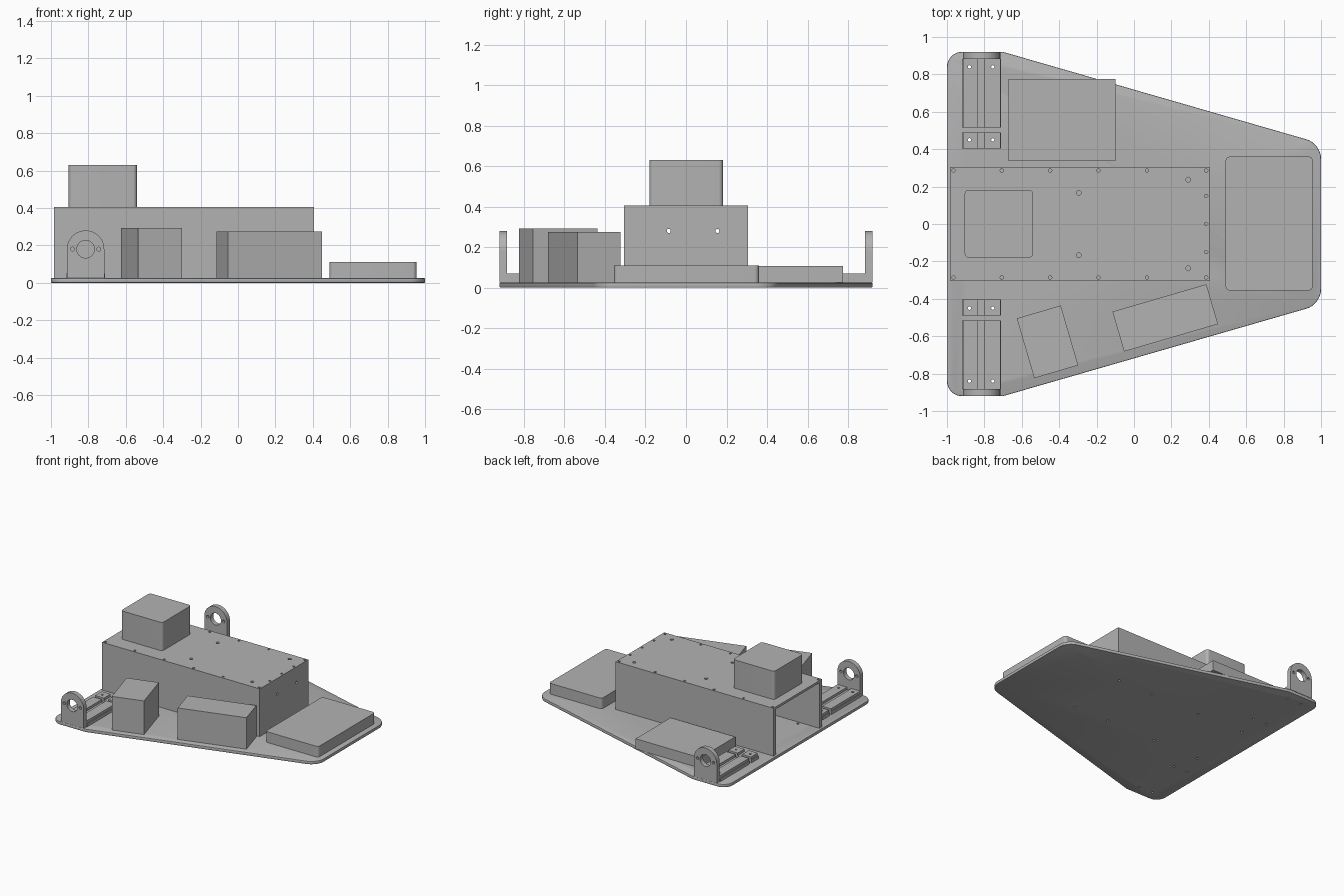
import bpy, bmesh, math
from mathutils import Matrix, Vector

cube = bpy.data.objects.get("Cube")
if cube:
    bpy.data.objects.remove(cube, do_unlink=True)

grey = bpy.data.materials.new("plain grey")
grey.use_nodes = True
COLOUR = (0.45, 0.45, 0.45, 1)
grey.diffuse_color = COLOUR
grey.node_tree.nodes["Principled BSDF"].inputs["Base Color"].default_value = COLOUR


def make(name, bm):
    bmesh.ops.recalc_face_normals(bm, faces=bm.faces)
    mesh = bpy.data.meshes.new(name)
    bm.to_mesh(mesh)
    bm.free()
    mesh.materials.append(grey)
    ob = bpy.data.objects.new(name, mesh)
    bpy.context.collection.objects.link(ob)
    return ob


def prism(name, outline, z0, z1, radius=0, rounded=None, chamfer=0):
    """Extrude an outline upward, rounding the chosen upright edges."""
    bm = bmesh.new()
    face = bm.faces.new([bm.verts.new((x, y, z0)) for x, y in outline])
    grown = bmesh.ops.extrude_face_region(bm, geom=[face])["geom"]
    for v in grown:
        if isinstance(v, bmesh.types.BMVert):
            v.co.z = z1
    if radius:
        edges = [e for e in bm.edges
                 if abs(e.verts[0].co.z - e.verts[1].co.z) > 1e-5
                 and (rounded is None or rounded(e.verts[0].co))]
        bmesh.ops.bevel(bm, geom=edges, offset=radius, segments=8,
                        profile=0.5, affect='EDGES')
    if chamfer:
        rim = [e for e in bm.edges if abs(e.verts[0].co.z - e.verts[1].co.z) < 1e-5]
        bmesh.ops.bevel(bm, geom=rim, offset=chamfer, segments=2,
                        profile=0.5, affect='EDGES')
    return make(name, bm)


def box(name, x0, x1, y0, y1, z0, z1, radius=0):
    return prism(name, [(x0, y0), (x1, y0), (x1, y1), (x0, y1)], z0, z1, radius)


def turned_box(name, cx, cy, w, d, z1, degrees):
    ob = box(name, -w / 2, w / 2, -d / 2, d / 2, FLOOR, z1)
    ob.data.transform(Matrix.Translation((cx, cy, 0))
                      @ Matrix.Rotation(math.radians(degrees), 4, 'Z'))
    return ob


def drill(ob, holes, axis='Z', depth=0.2):
    """Cut round holes, each given as (centre, radius)."""
    turn = {'Z': Matrix(), 'Y': Matrix.Rotation(math.pi / 2, 4, 'X'),
            'X': Matrix.Rotation(math.pi / 2, 4, 'Y')}[axis]
    bm = bmesh.new()
    for centre, r in holes:
        bmesh.ops.create_cone(bm, cap_ends=True, segments=32 if r > 0.03 else 12,
                              radius1=r, radius2=r, depth=depth,
                              matrix=Matrix.Translation(Vector(centre)) @ turn)
    cutter = make("hole_cutter", bm)
    cutter.hide_render = True
    mod = ob.modifiers.new("holes", 'BOOLEAN')
    mod.object = cutter
    mod.solver = 'EXACT'
    bpy.context.view_layer.objects.active = ob
    bpy.ops.object.modifier_apply(modifier=mod.name)
    bpy.data.objects.remove(cutter, do_unlink=True)


FLOOR = 0.025
smooth = []

# Tapered base plate with rounded end corners
half = [(-1, 0.92), (-0.7, 0.92), (1, 0.43)]
base = prism("base_plate", half + [(x, -y) for x, y in reversed(half)],
             0, FLOOR, 0.08, lambda p: abs(p.x) > 0.9, 0.005)
bolts = [((x, s * 0.25, 0), 0.01) for s in (-1, 1) for x in (-0.81, -0.4, 0.04, 0.35)]
bolts += [((x, s * y, 0), 0.009) for s in (-1, 1)
          for x in (-0.88, -0.755) for y in (0.45, 0.84)]
drill(base, bolts)
smooth.append(base)

# Long housing, open at one end
for side, s in (("front", -1), ("back", 1)):
    box("housing_wall_" + side, -0.983, 0.405, *sorted((s * 0.273, s * 0.305)), FLOOR, 0.386)
end = box("housing_end_wall", 0.373, 0.405, -0.273, 0.273, FLOOR, 0.386)
drill(end, [((0.39, y, 0.28), 0.01) for y in (-0.085, 0.155)], 'X')
lid = box("housing_lid", -0.983, 0.405, -0.305, 0.305, 0.386, 0.405)
screws = [((x, s * 0.286, 0.4), 0.009) for s in (-1, 1)
          for x in (-0.965, -0.707, -0.448, -0.19, 0.07, 0.386)]
screws += [((0.386, y, 0.4), 0.009) for y in (-0.15, 0, 0.15)]
screws += [((x, s * y, 0.4), 0.013) for s in (-1, 1) for x, y in ((-0.295, 0.167), (0.29, 0.237))]
drill(lid, screws)

# Blocks standing on the lid and the base
smooth.append(box("top_block", -0.905, -0.54, -0.18, 0.183, 0.405, 0.63, 0.022))
smooth.append(box("end_block", 0.49, 0.955, -0.355, 0.36, FLOOR, 0.11, 0.022))
box("back_slab", -0.67, -0.1, 0.337, 0.776, FLOOR, 0.107)
turned_box("small_box", -0.4625, -0.63, 0.245, 0.333, 0.293, 16.3)
turned_box("long_box", 0.167, -0.502, 0.523, 0.222, 0.275, 16.3)

# Two bearing brackets, mirrored front to back
CX, CZ = -0.815, 0.18
arch = [(CX - 0.1, FLOOR), (CX + 0.1, FLOOR)]
arch += [(CX + 0.1 * math.cos(a), CZ + 0.1 * math.sin(a))
         for a in (math.pi * i / 20 for i in range(21))]
for side, s in (("front", -1), ("back", 1)):
    plate = prism("bracket_plate_" + side, arch, 0.883, 0.92)
    # Stand the flat arch upright: outline height to z, thickness to y
    plate.data.transform(Matrix(((1, 0, 0, 0), (0, 0, s, 0), (0, 1, 0, 0), (0, 0, 0, 1))))
    if s > 0:
        plate.data.flip_normals()
    drill(plate, [((CX, s * 0.9, CZ), 0.047)]
          + [((CX + dx, s * 0.9, CZ), 0.011) for dx in (-0.07, 0.07)], 'Y')
    smooth.append(plate)
    for part, near, far, hole_y in (("foot", 0.515, 0.883, 0.84), ("tail", 0.405, 0.49, 0.45)):
        y0, y1 = sorted((s * near, s * far))
        holes = [((x, s * hole_y, 0.05), 0.009) for x in (-0.88, -0.755)]
        pad = box(f"bracket_{part}_{side}", -0.92, -0.71, y0, y1, FLOOR, 0.05)
        drill(pad, holes)
        for label, x0, x1 in (("outer", -0.915, -0.837), ("inner", -0.798, -0.715)):
            rail = box(f"bracket_{part}_rail_{label}_{side}", x0, x1, y0, y1, 0.05, 0.07)
            drill(rail, holes)

# Smooth the rounded parts while keeping edges crisp
bpy.ops.object.select_all(action='DESELECT')
for ob in smooth:
    ob.select_set(True)
bpy.context.view_layer.objects.active = smooth[0]
bpy.ops.object.shade_smooth_by_angle(angle=math.radians(30))
bpy.ops.object.select_all(action='DESELECT')
